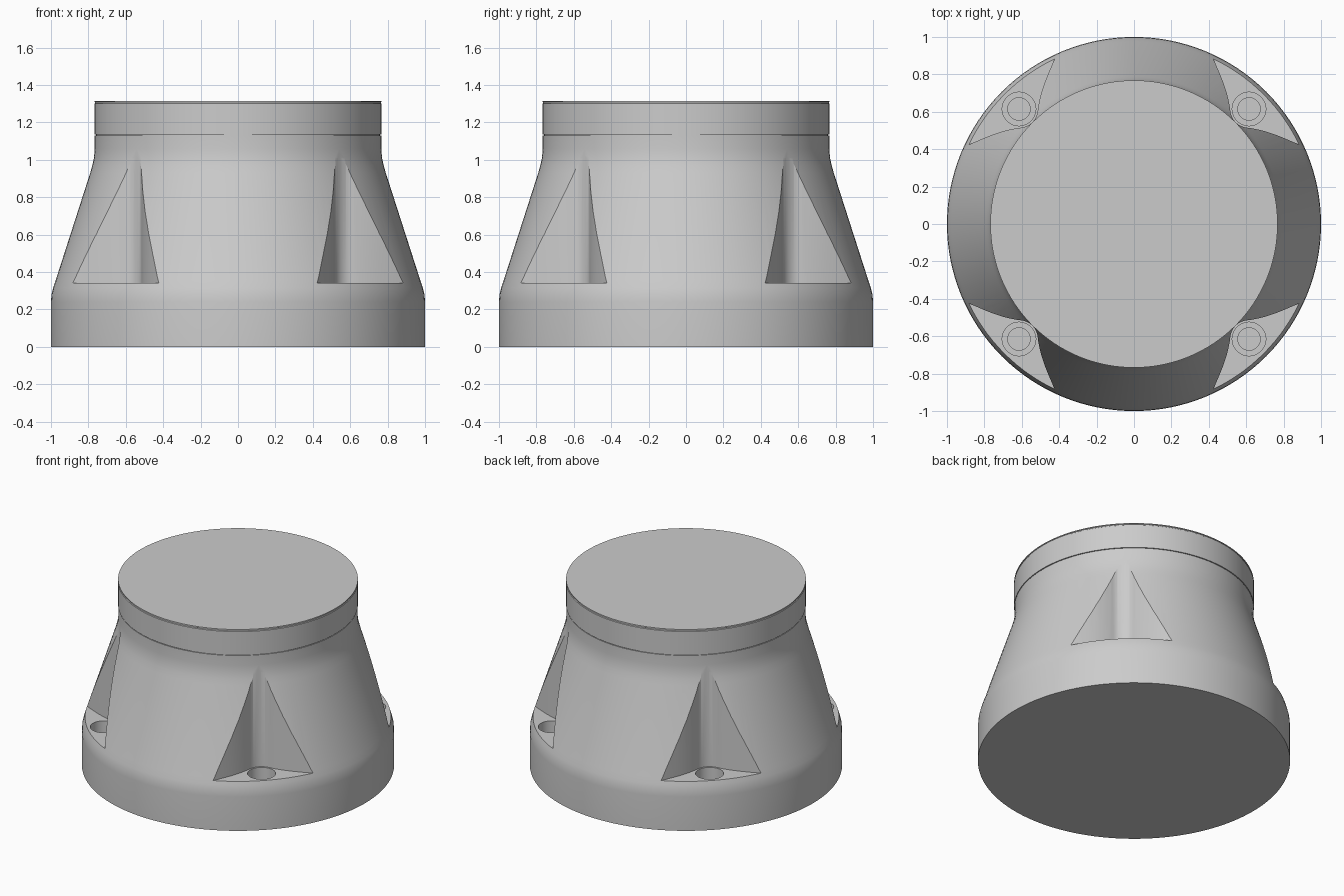
import bpy, bmesh, math
from mathutils import Matrix

if "Cube" in bpy.data.objects:
    bpy.data.objects.remove(bpy.data.objects["Cube"])

SEGMENTS = 128
grey = bpy.data.materials.new("light_grey")
grey.use_nodes = True
grey.diffuse_color = (0.6, 0.6, 0.6, 1)
grey.node_tree.nodes["Principled BSDF"].inputs["Base Color"].default_value = (0.6, 0.6, 0.6, 1)


def add_object(name, bm):
    bmesh.ops.recalc_face_normals(bm, faces=bm.faces)
    mesh = bpy.data.meshes.new(name)
    bm.to_mesh(mesh)
    bm.free()
    mesh.materials.append(grey)
    obj = bpy.data.objects.new(name, mesh)
    bpy.context.collection.objects.link(obj)
    return obj


def lathe(name, profile, centre=(0, 0), segments=SEGMENTS):
    """Closed solid of revolution from (radius, z) pairs."""
    bm = bmesh.new()
    rings = []
    for r, z in profile:
        rings.append([bm.verts.new((centre[0] + r * math.cos(a), centre[1] + r * math.sin(a), z))
                      for a in (2 * math.pi * i / segments for i in range(segments))])
    for low, high in zip(rings, rings[1:]):
        for i in range(segments):
            j = (i + 1) % segments
            bm.faces.new((low[i], low[j], high[j], high[i]))
    bm.faces.new(rings[0][::-1])
    bm.faces.new(rings[-1])
    return add_object(name, bm)


def prism(name, outline, bottom, top):
    bm = bmesh.new()
    face = bm.faces.new([bm.verts.new((x, y, bottom)) for x, y in outline])
    new = bmesh.ops.extrude_face_region(bm, geom=[face])["geom"]
    bmesh.ops.translate(bm, vec=(0, 0, top - bottom),
                        verts=[v for v in new if isinstance(v, bmesh.types.BMVert)])
    return add_object(name, bm)


def cut(target, cutter):
    mod = target.modifiers.new("cut", "BOOLEAN")
    mod.operation = "DIFFERENCE"
    mod.solver = "EXACT"
    mod.object = cutter
    bpy.context.view_layer.objects.active = target
    bpy.ops.object.modifier_apply(modifier=mod.name)
    bpy.data.objects.remove(cutter)


def smooth(obj):
    bpy.ops.object.select_all(action="DESELECT")
    obj.select_set(True)
    bpy.context.view_layer.objects.active = obj
    bpy.ops.object.shade_smooth_by_angle(angle=math.radians(25))


# Tapered housing with softened shoulders
housing = lathe("housing", [
    (1, 0), (1, 0.24), (0.997, 0.28), (0.988, 0.315), (0.975, 0.355),
    (0.79, 0.93), (0.779, 0.97), (0.77, 1.01), (0.766, 1.06), (0.766, 1.13)])

# Pocket outline: flared side walls meeting in a round back
bolt, back_radius = 0.615, 0.101
flare = [(0.36, 1.0), (0.43, 0.87), (0.456, 0.81), (0.478, 0.755), (0.496, 0.7), (0.508, 0.65)]
arc = [(bolt + back_radius * math.cos(a), bolt + back_radius * math.sin(a))
       for a in (math.radians(180 + 90 * i / 12) for i in range(13))]
outline = flare + arc + [(y, x) for x, y in reversed(flare)] + [(1.1, 1.1)]

# Four bolt pockets with stepped blind holes
for quarter in range(4):
    turn = Matrix.Rotation(quarter * math.pi / 2, 4, "Z")
    for cutter in (prism("pocket_cutter", outline, 0.34, 1.1),
                   lathe("bolt_hole_cutter", [(0.06, 0.05), (0.06, 0.15), (0.09, 0.15), (0.09, 0.4)],
                         (bolt, bolt), 48)):
        cutter.data.transform(turn)
        cut(housing, cutter)
smooth(housing)

# Flat lid with a fine rim step
lid = lathe("lid", [(0.76, 1.13), (0.76, 1.135), (0.768, 1.135), (0.768, 1.3),
                    (0.764, 1.303), (0.764, 1.308), (0.768, 1.31), (0.768, 1.315)])
smooth(lid)
